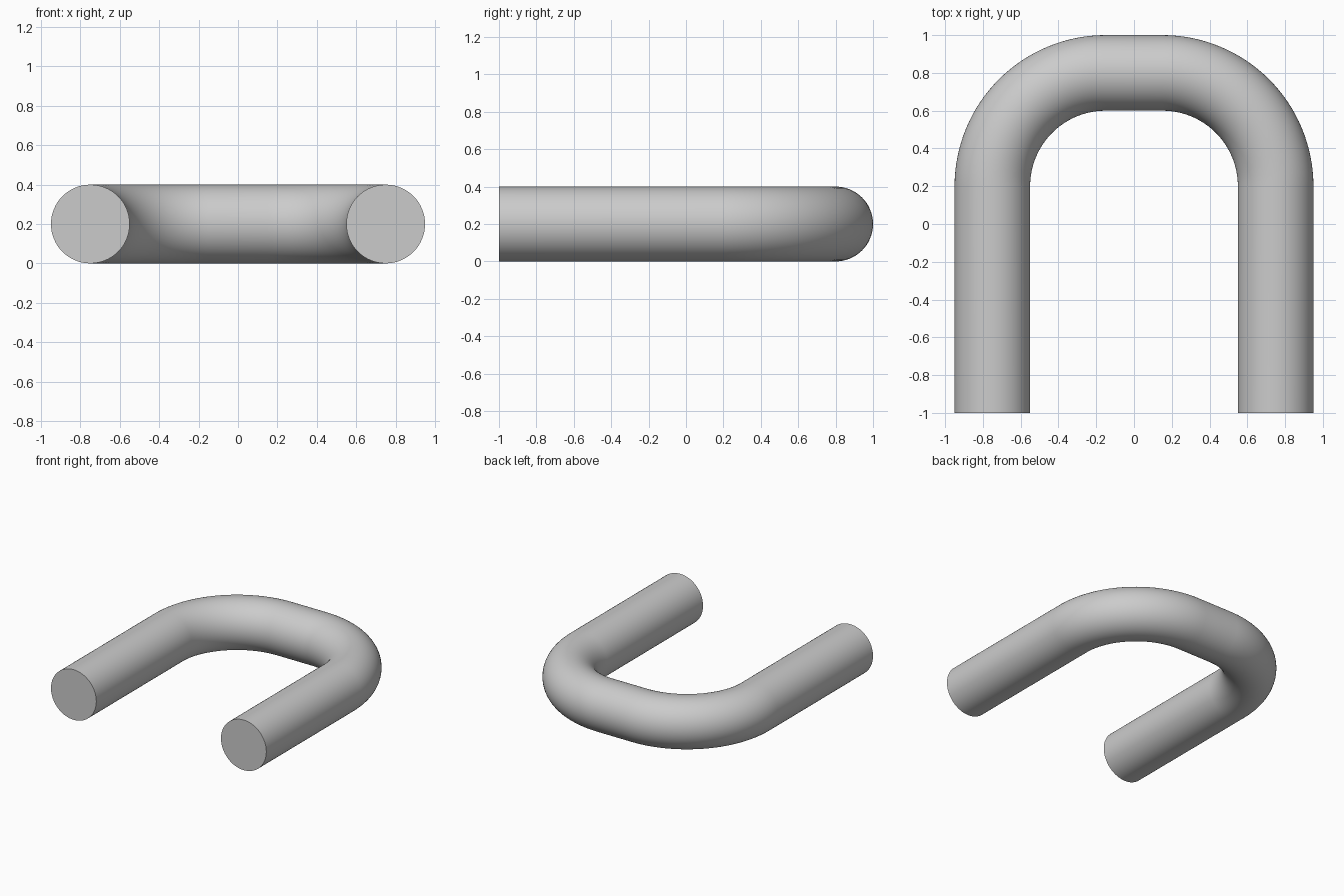
import bpy, bmesh
from math import sin, cos, pi, radians
from mathutils import Vector

cube = bpy.data.objects.get("Cube")
if cube:
    bpy.data.objects.remove(cube, do_unlink=True)

TUBE = 0.2        # tube radius
BEND = 0.6        # centreline bend radius
HALF = 0.15       # half length of the straight back section
BEND_Y = 0.2      # where the legs start to bend
SIDES = 64
STEPS = 32

# Plain grey material
grey = bpy.data.materials.new("plain_grey")
grey.use_nodes = True
colour = (0.6, 0.6, 0.6, 1)
grey.diffuse_color = colour
grey.node_tree.nodes["Principled BSDF"].inputs["Base Color"].default_value = colour

# Centreline stations: position and heading, right-angle bends joined by straights
stations = [(0.75, -1.0, pi / 2)]
for side, start in ((1, 0), (-1, pi / 2)):
    for i in range(STEPS + 1):
        a = start + pi / 2 * i / STEPS
        stations.append((side * HALF + BEND * cos(a), BEND_Y + BEND * sin(a), a + pi / 2))
stations.append((-0.75, -1.0, 3 * pi / 2))

# Sweep a circle along the centreline
bm = bmesh.new()
rings = []
for x, y, heading in stations:
    centre = Vector((x, y, TUBE))
    across = Vector((sin(heading), -cos(heading), 0))
    up = Vector((0, 0, 1))
    rings.append([bm.verts.new(centre + TUBE * (across * cos(t) + up * sin(t)))
                  for t in (2 * pi * k / SIDES for k in range(SIDES))])
for a, b in zip(rings, rings[1:]):
    for k in range(SIDES):
        n = (k + 1) % SIDES
        bm.faces.new((a[k], a[n], b[n], b[k]))

# Flat end caps
bm.faces.new(rings[0])
bm.faces.new(rings[-1])
bmesh.ops.recalc_face_normals(bm, faces=bm.faces)

mesh = bpy.data.meshes.new("bent_tube")
bm.to_mesh(mesh)
bm.free()
mesh.materials.append(grey)
tube = bpy.data.objects.new("bent_tube", mesh)
bpy.context.collection.objects.link(tube)

# Smooth walls, crisp cap edges
bpy.ops.object.select_all(action="DESELECT")
tube.select_set(True)
bpy.context.view_layer.objects.active = tube
bpy.ops.object.shade_smooth_by_angle(angle=radians(30))
